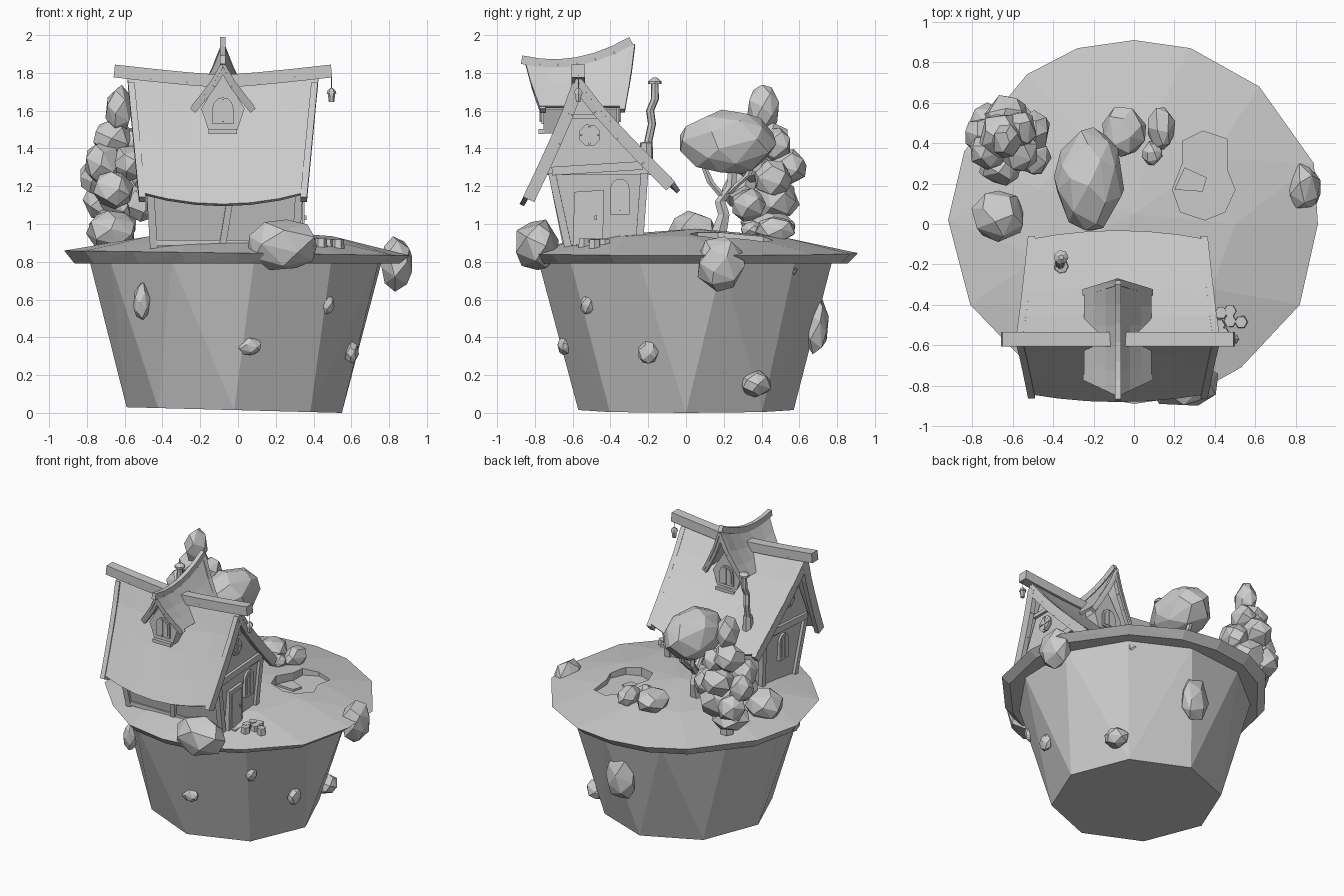
import bpy, bmesh, math, random
from mathutils import Vector as V

if "Cube" in bpy.data.objects:
    bpy.data.objects.remove(bpy.data.objects["Cube"])

random.seed(4)
grey = bpy.data.materials.new("plain grey")
grey.diffuse_color = (0.6, 0.6, 0.6, 1)
grey.use_nodes = True
grey.node_tree.nodes["Principled BSDF"].inputs["Base Color"].default_value = grey.diffuse_color


def finish(name, bm):
    bmesh.ops.recalc_face_normals(bm, faces=bm.faces[:])
    me = bpy.data.meshes.new(name)
    bm.to_mesh(me)
    bm.free()
    me.materials.append(grey)
    ob = bpy.data.objects.new(name, me)
    bpy.context.collection.objects.link(ob)
    return ob


def add_hull(bm, pts):
    vs = [bm.verts.new(p) for p in pts]
    r = bmesh.ops.convex_hull(bm, input=vs)
    dead = list({g for g in r["geom_interior"] + r["geom_unused"] if isinstance(g, bmesh.types.BMVert)})
    if dead:
        bmesh.ops.delete(bm, geom=dead, context='VERTS')


def hull(name, pts):
    bm = bmesh.new()
    add_hull(bm, pts)
    return finish(name, bm)


def blob(name, c, h, n=22):
    """faceted boulder: hull of jittered points on an ellipsoid"""
    pts = []
    a0 = random.uniform(0, 6)
    for i in range(n):
        z = 1 - 2 * (i + .5) / n + random.uniform(-.04, .04)
        z = max(-1, min(1, z))
        r = math.sqrt(1 - z * z)
        a = a0 + i * 2.4 + random.uniform(-.25, .25)
        pts.append(V((c[0] + h[0] * 1.04 * r * math.cos(a), c[1] + h[1] * 1.04 * r * math.sin(a),
                      c[2] + h[2] * 1.04 * z)))
    return hull(name, pts)


def stack(name, rings, n=6):
    """tube through level rings (x, y, z, radius)"""
    bm = bmesh.new()
    loops = [[bm.verts.new((x + r * math.cos(6.2832 * i / n), y + r * math.sin(6.2832 * i / n), z))
              for i in range(n)] for x, y, z, r in rings]
    for a, b in zip(loops, loops[1:]):
        for i in range(n):
            bm.faces.new((a[i], a[(i + 1) % n], b[(i + 1) % n], b[i]))
    bm.faces.new(loops[0])
    bm.faces.new(loops[-1])
    return finish(name, bm)


def beam(name, pts, w, d, side):
    """square timber along a path; w is the width along the side axis"""
    bm = bmesh.new()
    side = V(side)
    for p, q in zip(pts, pts[1:]):
        p, q = V(p), V(q)
        up = (q - p).cross(side).normalized()
        add_hull(bm, [e + side * a * w / 2 + up * b * d / 2 for e in (p, q) for a in (-1, 1) for b in (-1, 1)])
    return finish(name, bm)


def prism(name, outline, axis, a, b):
    """extrude a flat outline along x, y or z"""
    def co(p, t):
        return {'x': (t, *p), 'y': (p[0], t, p[1]), 'z': (*p, t)}[axis]
    bm = bmesh.new()
    lo = [bm.verts.new(co(p, a)) for p in outline]
    hi = [bm.verts.new(co(p, b)) for p in outline]
    bm.faces.new(lo)
    bm.faces.new(hi)
    n = len(lo)
    for i in range(n):
        bm.faces.new((lo[i], lo[(i + 1) % n], hi[(i + 1) % n], hi[i]))
    return finish(name, bm)


def sheet(name, f, nu, nv, thick):
    bm = bmesh.new()
    g = [[bm.verts.new(f(i / nu, j / nv)) for j in range(nv + 1)] for i in range(nu + 1)]
    for i in range(nu):
        for j in range(nv):
            bm.faces.new((g[i][j], g[i + 1][j], g[i + 1][j + 1], g[i][j + 1]))
    ob = finish(name, bm)
    m = ob.modifiers.new("thickness", 'SOLIDIFY')
    m.thickness, m.offset = thick, 0
    return ob


def arch(u, z0, z1, w):
    """arched outline centred on u"""
    zs = z1 - w
    return [(u - w, z0), (u + w, z0)] + [(u + w * math.cos(k * math.pi / 6), zs + w * math.sin(k * math.pi / 6)) for k in range(7)]


# island: tapered rock and domed turf
pol = lambda r, k, n, z, o=0.0: (r * math.cos(6.2832 * k / n + o), r * math.sin(6.2832 * k / n + o), z)
bottom = [pol(.57, k, 8, .015 - .015 * math.cos(.785 * k)) for k in range(8)]
hull("island_rock", [(x - .02, y, z) for x, y, z in bottom] + [pol(.785, k, 11, .80, .25) for k in range(11)])
rim = [(0, .91), (.28, .87), (.62, .68), (.89, .3), (.91, 0), (.82, -.4), (.53, -.71), (.28, -.85), (0, -.89),
       (-.3, -.84), (-.56, -.66), (-.81, -.4), (-.92, .02), (-.84, .36), (-.53, .74), (-.28, .87)]
turf = hull("turf", [(x, y, .846 - .014 * x) for x, y in rim] + [(x * .94, y * .94, .79) for x, y in rim]
            + [pol(.5, k, 9, .935) for k in range(9)] + [(0, .05, .975)])
pond = [(.24, .41), (.34, .46), (.46, .42), (.46, .27), (.5, .17), (.45, .06), (.35, .02), (.23, .06), (.19, .17), (.24, .3)]
cutter = prism("pond_cutter", pond, 'z', .885, 1.1)
cutter.hide_render = True
m = turf.modifiers.new("pond", 'BOOLEAN')
m.operation, m.solver, m.object = 'DIFFERENCE', 'EXACT', cutter
bpy.context.view_layer.objects.active = turf
bpy.ops.object.modifier_apply(modifier="pond")
bpy.data.objects.remove(cutter)
prism("pond_ledge", [(.2, .17), (.34, .16), (.36, .23), (.25, .28)], 'z', .87, .9)

# boulders on the rim, in the cliff and on the turf
for c, h in [((.24, -.79, .89), (.185, .12, .14)), ((.84, .18, .79), (.085, .13, .145)),
             ((-.51, -.53, .59), (.045, .05, .1)), ((.47, -.52, .575), (.04, .04, .055)),
             ((.06, -.64, .355), (.065, .04, .05)), ((.60, -.2, .32), (.04, .055, .06)),
             ((.46, .37, .155), (.08, .085, .07)), ((.48, .55, .755), (.05, .04, .035)),
             ((.05, .69, .47), (.11, .065, .165)), ((-.67, .04, .96), (.135, .125, .11)),
             ((-.05, .46, .98), (.11, .125, .08)), ((.135, .475, .97), (.07, .105, .07)),
             ((.09, .35, .97), (.05, .06, .045))]:
    blob("boulder", c, h, 20)
for x, y in [(.42, -.5), (.43, -.44), (.475, -.43), (.475, -.48), (.53, -.485), (.44, -.54)]:
    stack("stepping_stone", [(x, y, .87, .034), (x, y, .925 - .06 * (x - .4), .03)])

# clustered tree
for x, y, z, a, b, c in [(-.63, .41, 1.61, .075, .085, .125), (-.66, .44, 1.45, .11, .11, .1), (-.56, .47, 1.42, .08, .09, .09),
                         (-.72, .36, 1.32, .1, .09, .11), (-.57, .36, 1.32, .1, .1, .1), (-.63, .53, 1.3, .11, .11, .1),
                         (-.76, .44, 1.25, .08, .09, .1), (-.5, .46, 1.24, .09, .1, .1), (-.66, .29, 1.18, .11, .1, .1),
                         (-.6, .46, 1.13, .14, .13, .13), (-.72, .5, 1.12, .1, .1, .1), (-.5, .33, 1.1, .09, .09, .09),
                         (-.66, .42, 1.0, .13, .13, .08)]:
    blob("foliage_lump", (x, y, z), (a, b, c), 18)
stack("clustered_tree_trunk", [(-.63, .42, .88, .05), (-.63, .42, 1.2, .04)])
# round tree
blob("round_canopy", (-.22, .22, 1.43), (.17, .25, .17), 34)
stack("round_tree_trunk", [(-.21, .17, .94, .05), (-.21, .2, 1.05, .035), (-.21, .18, 1.12, .032),
                           (-.21, .24, 1.2, .03), (-.21, .25, 1.36, .022)])
stack("tree_branch", [(-.21, .2, 1.14, .025), (-.21, .13, 1.22, .022), (-.21, .08, 1.34, .015)])
stack("tree_branch", [(-.2, .22, 1.16, .025), (-.2, .33, 1.26, .02), (-.2, .36, 1.36, .015)])

# house walls
X0 = -.07
hull("lower_walls", [(X0 + s * hx, y, z) for s in (-1, 1) for hx, y, z in
                     [(.375, -.62, .85), (.375, -.25, .85), (.40, -.71, 1.27), (.40, -.22, 1.27)]])
prism("upper_gable_walls", [(-.75, 1.26), (-.17, 1.26), (-.55, 1.71)], 'x', X0 - .41, X0 + .41)


# main roof with sagging ridge and eaves
def ridge(t):
    return 1.725 + .045 * abs(t) ** 1.4


def roof(front):
    ye, ze = (-.87, 1.10) if front else (-.04, 1.17)
    def f(u, v):
        t = 2 * u - 1
        y1 = ye + (.04 if front else -.045) * t * t
        z0, z1 = ridge(t), ze + .065 * t * t
        return V((-.08 + t * (.505 - .06 * v), -.57 + (y1 + .57) * v ** 1.12, z0 + (z1 - z0) * v))
    return f


for front in (True, False):
    f = roof(front)
    sheet("main_roof_front" if front else "main_roof_back", f, 6, 4, .025)
    for u in (.02, .98):
        beam("barge_board", [f(u, k / 4) + V((0, 0, -.03)) for k in range(5)], .035, .065, (1, 0, 0))
beam("ridge_beam", [(-.08 + .575 * t, -.57, 1.755 + .055 * abs(t) ** 1.2) for t in (-1, -.66, -.33, 0, .33, .66, 1)],
     .07, .068, (0, 1, 0))

# timber frame, doors and windows
for s in (-1, 1):
    x = lambda o: X0 + s * o
    for y0, y1 in ((-.62, -.71), (-.25, -.22)):
        beam("corner_post", [(x(.375), y0, .86), (x(.4), y1, 1.27)], .04, .04, (0, 1, 0))
    beam("gable_beam", [(x(.415), -.71, 1.28), (x(.415), -.23, 1.31)], .03, .045, (1, 0, 0))
    beam("collar_beam", [(x(.415), -.62, 1.57), (x(.415), -.47, 1.57)], .03, .025, (1, 0, 0))
    octo = lambda r: [(-.51 + r * math.cos(k * .7854 + .39), 1.47 + r * math.sin(k * .7854 + .39)) for k in range(8)]
    prism("round_window_frame", octo(.06), 'x', x(.40), x(.42))
    prism("round_window_pane", octo(.042), 'x', x(.40), x(.424))
    beam("round_window_bar", [(x(.424), -.51, 1.42), (x(.424), -.51, 1.52)], .01, .01, (1, 0, 0))
    beam("round_window_bar", [(x(.424), -.56, 1.47), (x(.424), -.46, 1.47)], .01, .01, (1, 0, 0))
    wy = -.35 if s > 0 else -.46
    prism("arched_window_frame", arch(wy, 1.05, 1.24, .05), 'x', x(.37), x(.412))
    prism("arched_window_pane", arch(wy, 1.07, 1.225, .034), 'x', x(.37), x(.417))
    beam("arched_window_bar", [(x(.417), wy, 1.07), (x(.417), wy, 1.22)], .01, .01, (1, 0, 0))
prism("door_frame", [(-.6, .88), (-.44, .88), (-.435, 1.18), (-.59, 1.17)], 'x', .28, .345)
prism("door", [(-.575, .89), (-.465, .89), (-.46, 1.155), (-.565, 1.145)], 'x', .28, .352)
prism("door_handle", [(-.485, 1.02), (-.472, 1.02), (-.472, 1.045), (-.485, 1.045)], 'x', .34, .362)
prism("door_step", [(-.58, .86), (-.44, .86), (-.44, .895), (-.58, .895)], 'x', .28, .385)
beam("front_brace", [(-.08, -.64, .9), (-.03, -.70, 1.2)], .035, .03, (1, 0, 0))
beam("front_sill", [(-.45, -.63, .9), (.31, -.63, .9)], .03, .03, (0, 1, 0))
beam("back_brace", [(-.08, -.25, .9), (-.03, -.22, 1.2)], .035, .03, (1, 0, 0))

# through dormer with rising ridge
DX = -.08


def dormer_ridge(s):
    return V((DX, -.87 + .58 * s, 1.87 - .14 * s + .24 * s * s))


for side in (-1, 1):
    def d(s, v, side=side):
        r = dormer_ridge(s)
        z0 = r.z - .02
        ye = -.775 + .455 * s
        return V((DX + side * .16 * v, r.y + .02 + (ye - r.y - .02) * v, z0 + (1.62 - z0) * v ** .82))
    sheet("dormer_roof", d, 5, 3, .018)
    for e in (.04, .96):
        beam("dormer_barge_board", [d(e, k / 3) + V((0, 0, -.02)) for k in range(4)], .03, .035, (0, 1, 0))
beam("dormer_ridge_beam", [dormer_ridge(k / 6) for k in range(7)], .03, .045, (1, 0, 0))
prism("dormer_wall", [(-.15, 1.48), (-.01, 1.48), (.035, 1.61), (DX, 1.80), (-.195, 1.61)], 'y', -.755, -.365)
for y, o in ((-.755, -1), (-.365, 1)):
    prism("dormer_window_frame", arch(DX, 1.53, 1.67, .055), 'y', y, y + o * .01)
    prism("dormer_window_pane", arch(DX, 1.545, 1.657, .042), 'y', y, y + o * .015)
    beam("dormer_window_bar", [(DX, y + o * .016, 1.54), (DX, y + o * .016, 1.66)], .01, .01, (1, 0, 0))
    beam("dormer_sill", [(-.155, y + o * .01, 1.49), (-.005, y + o * .01, 1.49)], .03, .025, (0, 1, 0))

# crooked chimney pipe and hanging lantern
stack("chimney_pipe", [(-.36, -.21, 1.33, .038), (-.36, -.21, 1.43, .034), (-.365, -.20, 1.435, .022), (-.37, -.18, 1.53, .022),
                       (-.365, -.19, 1.6, .022), (-.36, -.165, 1.66, .022), (-.36, -.165, 1.745, .02)], 7)
stack("chimney_cap", [(-.36, -.165, 1.74, .036), (-.36, -.165, 1.755, .036), (-.36, -.165, 1.775, .012)], 7)
stack("lantern_cord", [(.495, -.57, 1.71, .003), (.495, -.57, 1.79, .003)], 4)
stack("lantern", [(.495, -.57, 1.645, .014), (.495, -.57, 1.69, .02), (.495, -.57, 1.692, .026),
                  (.495, -.57, 1.705, .022), (.495, -.57, 1.72, .008)])
